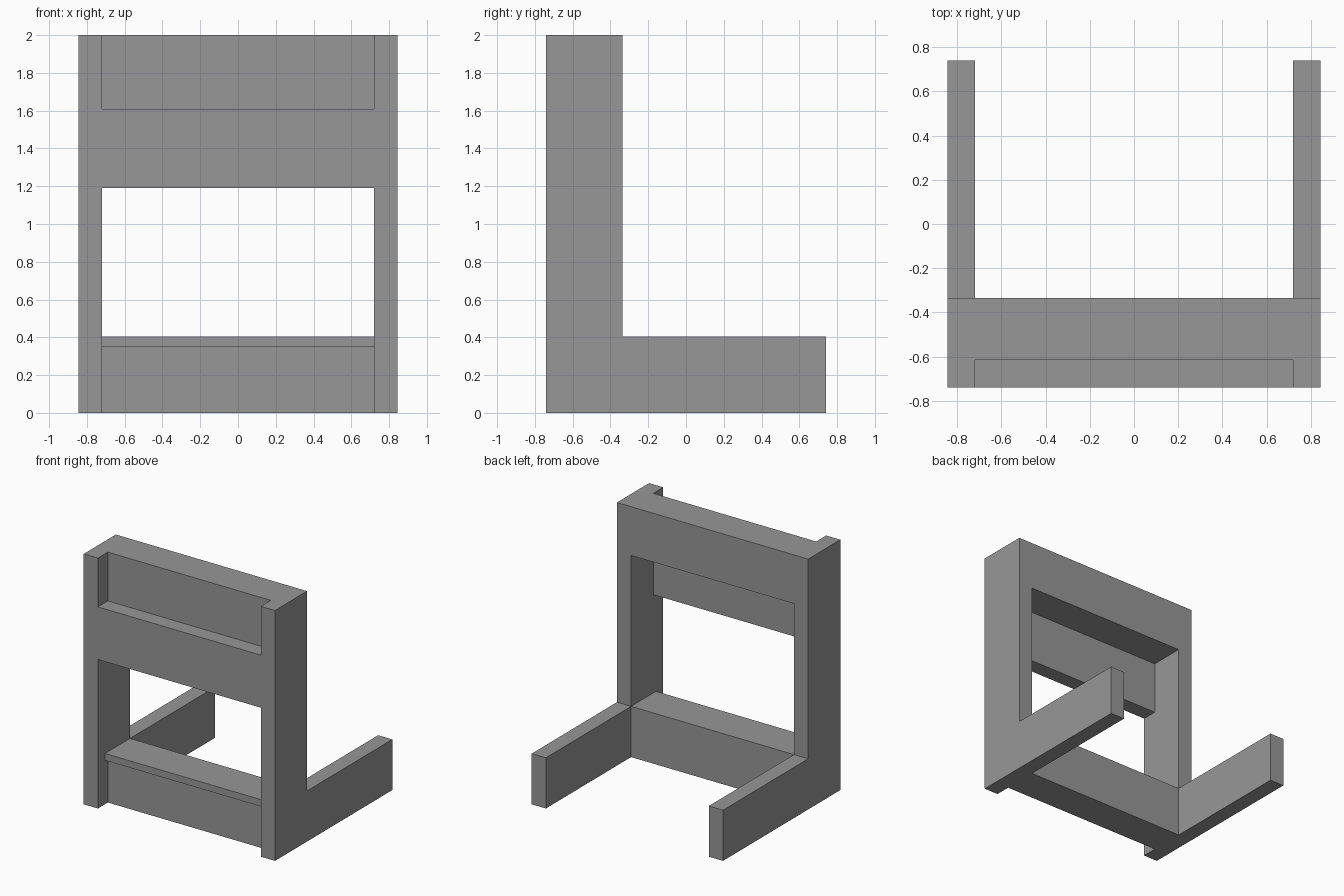
import bpy
import bmesh

cube = bpy.data.objects.get("Cube")
if cube:
    bpy.data.objects.remove(cube, do_unlink=True)

# Single plain grey for the whole frame
grey = bpy.data.materials.new("plain grey")
grey.use_nodes = True
colour = (0.31, 0.31, 0.31, 1)
grey.diffuse_color = colour
grey.node_tree.nodes["Principled BSDF"].inputs["Base Color"].default_value = colour

OUTER, INNER = 0.845, 0.72           # outer and inner faces of the sides
FRONT, BACK, REAR = -0.74, -0.335, 0.74
RECESS = -0.615                      # face of the recessed boards
FOOT, TOP = 0.405, 2.0


def extrude_profile(name, profile, x0, x1):
    """Extrude a (y, z) outline along x."""
    bm = bmesh.new()
    face = bm.faces.new([bm.verts.new((x0, y, z)) for y, z in profile])
    ext = bmesh.ops.extrude_face_region(bm, geom=[face])
    moved = [v for v in ext["geom"] if isinstance(v, bmesh.types.BMVert)]
    bmesh.ops.translate(bm, verts=moved, vec=(x1 - x0, 0, 0))
    bmesh.ops.recalc_face_normals(bm, faces=bm.faces[:])
    mesh = bpy.data.meshes.new(name)
    bm.to_mesh(mesh)
    bm.free()
    mesh.materials.append(grey)
    obj = bpy.data.objects.new(name, mesh)
    bpy.context.collection.objects.link(obj)
    return obj


def board(name, y0, y1, z0, z1):
    """Crosswise board between the two sides."""
    return extrude_profile(name, [(y0, z0), (y1, z0), (y1, z1), (y0, z1)], -INNER, INNER)


# L-shaped sides with rear feet
side = [(FRONT, 0), (REAR, 0), (REAR, FOOT), (BACK, FOOT), (BACK, TOP), (FRONT, TOP)]
extrude_profile("left_side", side, INNER, OUTER)
extrude_profile("right_side", side, -OUTER, -INNER)

# Upper crosspieces: recessed top beam and the front panel below it
board("top_beam", RECESS, BACK, 1.61, TOP)
board("front_panel", FRONT, RECESS, 1.19, 1.61)

# Lower crosspiece: base block with a projecting lip along its top
lip = -0.65
extrude_profile("base_shelf", [(RECESS, 0), (BACK, 0), (BACK, FOOT), (lip, FOOT),
                               (lip, 0.35), (RECESS, 0.35)], -INNER, INNER)
